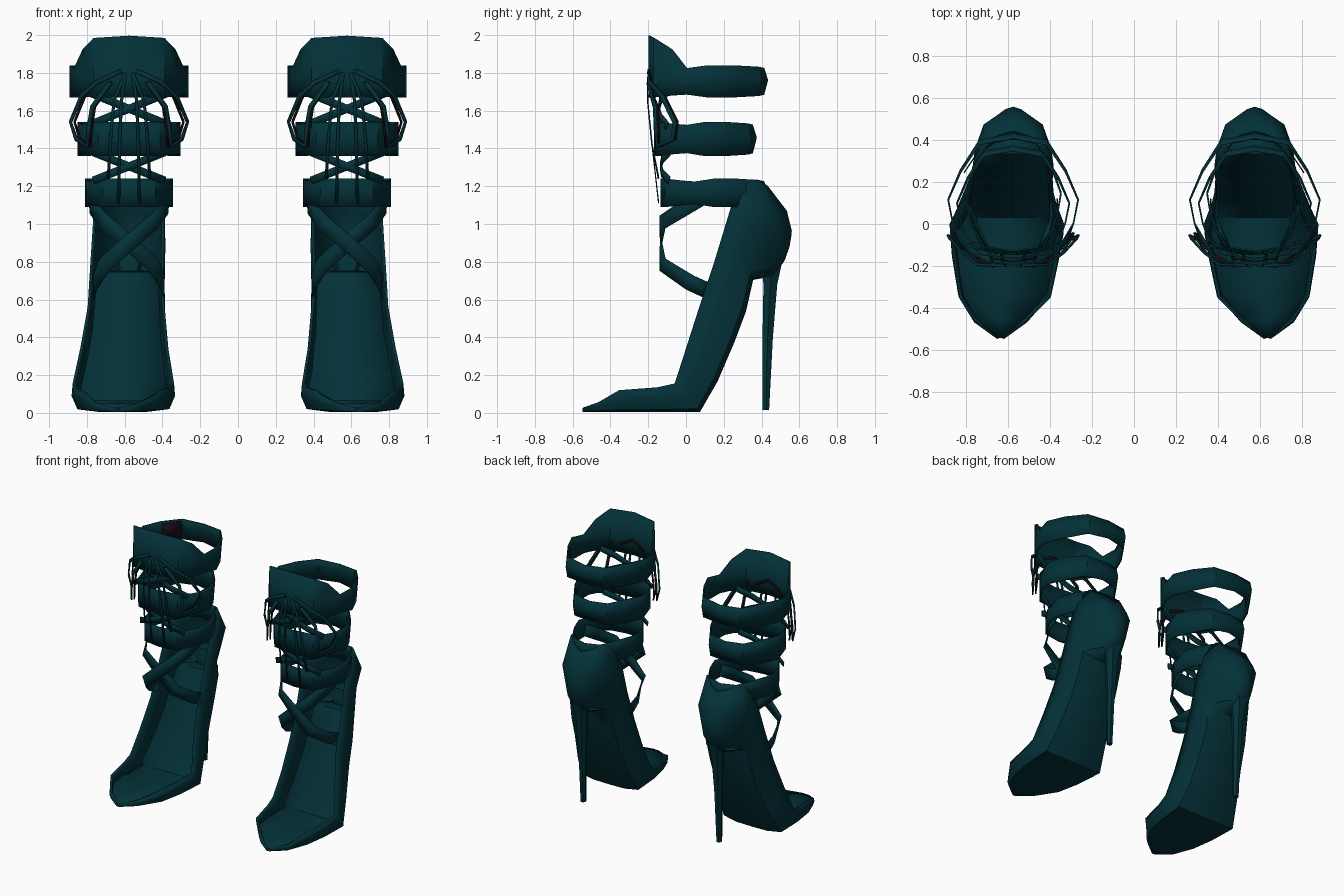
import bpy, bmesh, math
from mathutils import Vector

cube = bpy.data.objects.get("Cube")
if cube:
    bpy.data.objects.remove(cube, do_unlink=True)

CX = 0.577  # middle of one shoe


def material(name, rgb):
    m = bpy.data.materials.new(name)
    m.use_nodes = True
    m.diffuse_color = (*rgb, 1)
    bsdf = m.node_tree.nodes["Principled BSDF"]
    bsdf.inputs["Base Color"].default_value = (*rgb, 1)
    bsdf.inputs["Roughness"].default_value = 0.7
    return m


TEAL = material("dark teal leather", (0.001, 0.031, 0.040))
DARK = material("dark plum lace", (0.010, 0.004, 0.007))


def grid_object(name, rows, mat=TEAL, closed=False, caps=False, thick=0.012):
    """Skin rows of points, thicken the sheet and mirror it into a pair."""
    bm = bmesh.new()
    grid = [[bm.verts.new((p[0] + CX, p[1], p[2])) for p in row] for row in rows]
    n = len(grid[0])
    for a, b in zip(grid, grid[1:]):
        for i in range(n if closed else n - 1):
            j = (i + 1) % n
            bm.faces.new((a[i], a[j], b[j], b[i]))
    if caps:
        bm.faces.new(grid[0])
        bm.faces.new(grid[-1])
    bmesh.ops.remove_doubles(bm, verts=bm.verts, dist=0.0005)
    bmesh.ops.recalc_face_normals(bm, faces=bm.faces)
    mesh = bpy.data.meshes.new(name)
    bm.to_mesh(mesh)
    bm.free()
    mesh.materials.append(mat)
    obj = bpy.data.objects.new(name, mesh)
    bpy.context.collection.objects.link(obj)
    if thick:
        solid = obj.modifiers.new("thickness", "SOLIDIFY")
        solid.thickness, solid.offset = thick, 0
    mirror = obj.modifiers.new("pair", "MIRROR")
    mirror.use_mirror_merge = False
    bpy.ops.object.select_all(action="DESELECT")
    obj.select_set(True)
    bpy.context.view_layer.objects.active = obj
    bpy.ops.object.shade_smooth_by_angle(angle=math.radians(40))
    return obj


# Shoe shell: stations of (side shift, half width, sole y, sole z, rim y, rim z)
stations = [
    (0.06, 0.012, -0.545, 0.012, -0.54, 0.025),
    (0.06, 0.12, -0.47, 0.012, -0.46, 0.055),
    (0.04, 0.215, -0.32, 0.012, -0.35, 0.12),
    (0.035, 0.25, -0.15, 0.012, -0.15, 0.135),
    (0.03, 0.266, 0.07, 0.012, -0.06, 0.155),
    (0.025, 0.23, 0.16, 0.17, 0.00, 0.34),
    (0.015, 0.20, 0.25, 0.38, 0.07, 0.56),
    (0.01, 0.19, 0.31, 0.54, 0.15, 0.80),
    (0.0, 0.185, 0.35, 0.71, 0.22, 1.03),
    (0.0, 0.175, 0.46, 0.73, 0.27, 1.19),
    (0.0, 0.135, 0.515, 0.81, 0.37, 1.235),
    (0.0, 0.075, 0.54, 0.88, 0.425, 1.20),
    (0.0, 0.0, 0.55, 0.94, 0.445, 1.17),
]
section = [(-0.98, 1), (-1, 0.55), (-0.9, 0.1), (-0.5, 0.01), (0, 0),
           (0.5, 0.01), (0.9, 0.1), (1, 0.55), (0.98, 1)]
rows = []
for dx, w, y0, z0, y1, z1 in stations:
    # The heel counter bellies out at the back and narrows down into the heel
    belly = 0.035 if w < 0.14 and z0 > 0.8 else 0
    pinch = 0.5 if z0 > 0.72 else 1
    rows.append([(dx + u * w * (pinch if v < 0.3 else 1),
                  y0 + v * (y1 - y0) + 4 * belly * v * (1 - v),
                  z0 + v * (z1 - z0)) for u, v in section])
grid_object("shoe_shell", rows, thick=0.016)

# Footbed, raised above the sole and bending flat at the heel seat
footbed = []
lifts = (0.8, 0.75, 0.45, 0.3, 0.28, 0.28, 0.25, 0.22, 0.1)
for (dx, w, y0, z0, y1, z1), lift in zip(stations, lifts):
    footbed.append([(dx + u * w * 0.93, y0 + (y1 - y0) * lift, z0 + (z1 - z0) * lift)
                    for u in (-1, 0, 1)])
footbed.append([(u * 0.09, 0.45, 0.75) for u in (-1, 0, 1)])
grid_object("footbed", footbed, thick=0.01)

# Stiletto heel: (z, front y, back y, half width)
rows = []
for z, f, b, w in [(0.015, 0.405, 0.44, 0.02), (0.4, 0.405, 0.46, 0.028),
                   (0.68, 0.41, 0.483, 0.045), (0.78, 0.40, 0.505, 0.07),
                   (0.86, 0.42, 0.525, 0.075)]:
    m = (f + b) / 2
    rows.append([(-w * 0.7, f, z), (w * 0.7, f, z), (w, m, z),
                 (w * 0.5, b, z), (-w * 0.5, b, z), (-w, m, z)])
grid_object("stiletto_heel", rows, closed=True, caps=True, thick=0)


# Ankle bands: half outline from front to back as (x fraction, y fraction, edge inset)
half = [(0, 0, 0.0), (0.6, 0.04, 0.0), (0.84, 0.2, 0.01), (0.93, 0.33, 0.015),
        (1, 0.51, 0.0), (0.81, 0.73, 0.0), (0.52, 0.95, 0.008), (0, 1, 0.015)]


def band(name, rx, front, back, low, high, raise_by=()):
    loop = [(i, 1) for i in range(len(half))] + [(i, -1) for i in range(len(half) - 2, 0, -1)]
    rows = []
    for level in (0, 0.55, 1):
        row = []
        for i, s in loop:
            fx, fy, inset = half[i]
            z = low + inset + level * (high - low - 2 * inset)
            if level == 1 and i < len(raise_by):
                z += raise_by[i]
            bulge = 0.035 * (level == 0.55) * max(0, fy - 0.4)
            lean = 0.93 if raise_by and level == 1 and i == 2 else 1
            row.append((s * fx * rx * lean, front + fy * (back - front) + bulge, z))
        rows.append(row)
    return grid_object(name, rows, closed=True, thick=0.008)


band("top_cuff", 0.31, -0.195, 0.41, 1.67, 1.84, (0.157, 0.145, 0.095, 0.0))
band("middle_band", 0.268, -0.165, 0.35, 1.36, 1.54)
band("ankle_band", 0.228, -0.13, 0.41, 1.09, 1.24)


def ribbon(name, pts, width, mat=TEAL, thick=0.006):
    """Flat strap along a path, lying against the leg."""
    pts = [Vector(p) for p in pts]
    rows = []
    for i, p in enumerate(pts):
        t = (pts[min(i + 1, len(pts) - 1)] - pts[max(i - 1, 0)]).normalized()
        out = Vector((p.x, p.y - 0.1, 0)).normalized()
        side = t.cross(out).normalized() * width / 2
        rows.append([p - side, p + side])
    return grid_object(name, rows, mat, thick=thick)


for s, tag in ((1, "left"), (-1, "right")):
    # Wide instep straps that cross below the ankle
    ribbon(f"instep_strap_{tag}",
           [(s * 0.185, 0.13, 0.64), (s * 0.18, 0.02, 0.69), (s * 0.13, -0.125, 0.785),
            (0, -0.135, 0.90), (s * -0.13, -0.125, 1.01), (s * -0.195, 0.0, 1.09),
            (s * -0.21, 0.1, 1.15)], 0.085)
    # Narrow crossed laces between the bands
    for name, low, high, w, y in (("lower", 1.23, 1.38, 0.19, -0.09),
                                  ("upper", 1.52, 1.70, 0.22, -0.10)):
        ribbon(f"{name}_cross_lace_{tag}",
               [(s * w, y, low), (s * w * 0.5, y - 0.035, low + (high - low) * 0.25),
                (0, y - 0.045, (low + high) / 2),
                (s * -w * 0.5, y - 0.035, low + (high - low) * 0.75), (s * -w, y, high)], 0.042)
    # Bow loops
    for name, k, y, mat, w in (("outer", 1, 0.0, TEAL, 0.022), ("inner", 0.93, 0.014, DARK, 0.012)):
        ribbon(f"{name}_bow_loop_{tag}",
               [(s * 0.04, -0.20, 1.81), (s * 0.17 * k, -0.195 + y, 1.75),
                (s * 0.25 * k, -0.13 + y, 1.68), (s * 0.31 * k, -0.06 + y, 1.54),
                (s * 0.28 * k, -0.07 + y, 1.45), (s * 0.22 * k, -0.155 + y, 1.41),
                (s * 0.215 * k, -0.16 + y, 1.5), (s * 0.195 * k, -0.165 + y, 1.62),
                (s * 0.10 * k, -0.203, 1.75)], w, mat, 0.01)
    # Hanging lace ends
    for name, x, end in (("long", 0.05, 1.11), ("short", 0.10, 1.24)):
        ribbon(f"{name}_lace_end_{tag}",
               [(s * 0.02, -0.203, 1.80), (s * x * 0.8, -0.203, 1.65),
                (s * x, -0.18, 1.42), (s * x * 1.1, -0.145, end)], 0.016, thick=0.003)

# Thin knot behind the cuff, and lining patches inside the rear outer side of the bands
ribbon("lace_knot", [(-0.1, -0.165, 1.74), (0, -0.18, 1.79), (0.1, -0.165, 1.74)], 0.02, DARK)
ribbon("cuff_lining_patch", [(0.234, 0.245, 1.765), (0.158, 0.36, 1.765)], 0.12, DARK)
ribbon("middle_lining_patch", [(0.203, 0.21, 1.46), (0.137, 0.305, 1.46)], 0.10, DARK)
